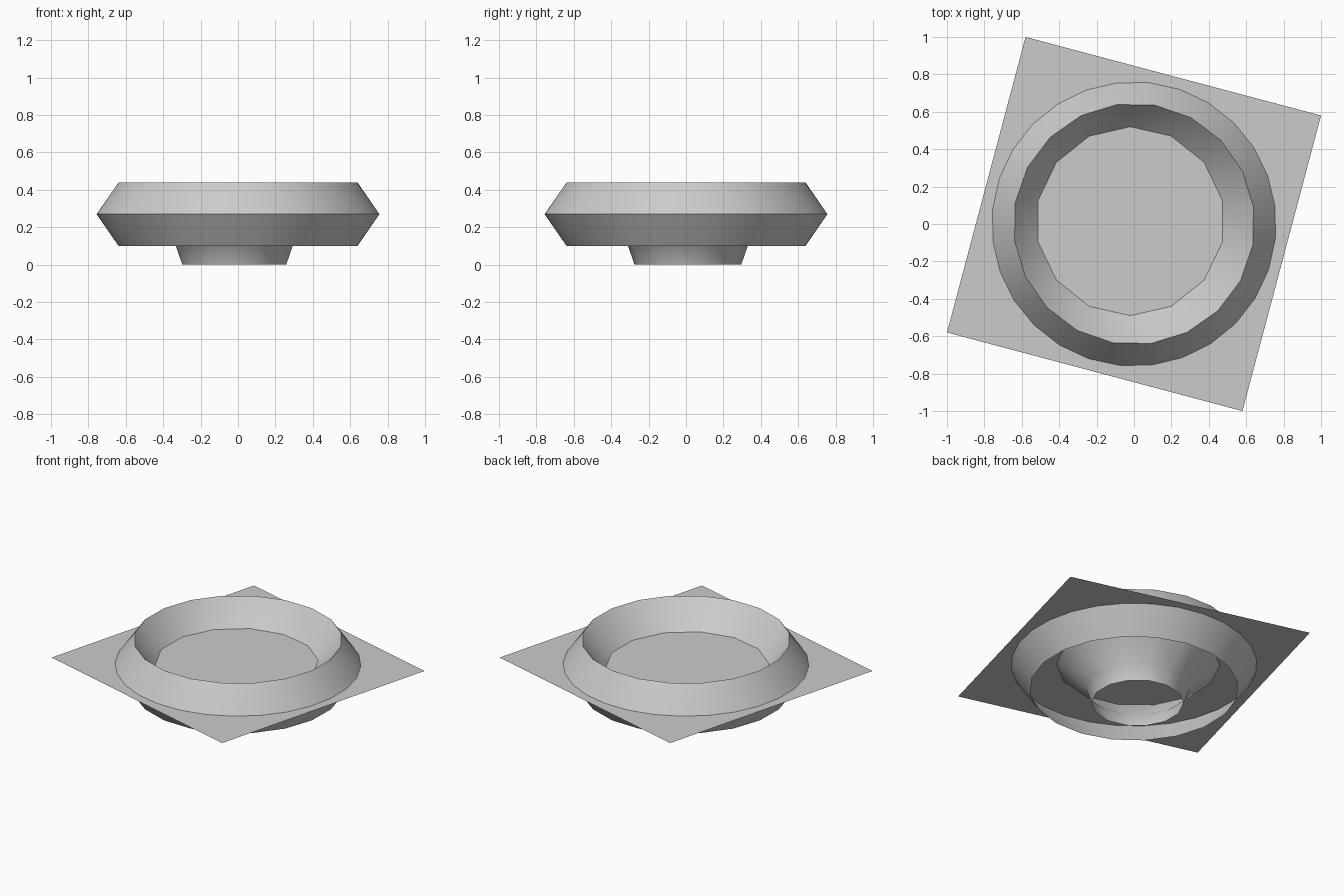
import bpy, bmesh, math

if "Cube" in bpy.data.objects:
    bpy.data.objects.remove(bpy.data.objects["Cube"], do_unlink=True)

# One plain grey for everything
grey = bpy.data.materials.new("light grey")
grey.use_nodes = True
grey.diffuse_color = (0.6, 0.6, 0.6, 1)
grey.node_tree.nodes["Principled BSDF"].inputs["Base Color"].default_value = (0.6, 0.6, 0.6, 1)


def finish(name, bm, smooth=True):
    mesh = bpy.data.meshes.new(name)
    bm.to_mesh(mesh)
    bm.free()
    mesh.materials.append(grey)
    obj = bpy.data.objects.new(name, mesh)
    bpy.context.collection.objects.link(obj)
    if smooth:
        bpy.ops.object.select_all(action='DESELECT')
        obj.select_set(True)
        bpy.context.view_layer.objects.active = obj
        bpy.ops.object.shade_smooth_by_angle(angle=math.radians(40))
    return obj


def circle(bm, radius, z, sides, start, cx=0.0, cy=0.0):
    """Loop of vertices; start is the first vertex angle in degrees."""
    angles = [math.radians(start) + math.tau * i / sides for i in range(sides)]
    return [bm.verts.new((cx + radius * math.cos(a), cy + radius * math.sin(a), z)) for a in angles]


def zip_loops(bm, low, high):
    """Join two loops, whose side counts may differ, with triangles."""
    n, m = len(low), len(high)
    i = j = 0
    while i < n or j < m:
        if j == m or (i < n and (i + 0.5) / n <= (j + 0.5) / m):
            bm.faces.new((low[i % n], low[(i + 1) % n], high[j % m]))
            i += 1
        else:
            bm.faces.new((low[i % n], high[(j + 1) % m], high[j % m]))
            j += 1


def lathe(name, rings, flip=False):
    bm = bmesh.new()
    loops = [circle(bm, *ring) for ring in rings]
    for low, high in zip(loops, loops[1:]):
        zip_loops(bm, low, high)
    if flip:
        bmesh.ops.reverse_faces(bm, faces=bm.faces)
    return finish(name, bm)


# Outer ring: two open cones meeting at a sharp waist
lathe("outer_ring", [(0.645, 0.10, 20, 8, 0, 0),
                     (0.76, 0.27, 28, 7, 0, 0),
                     (0.645, 0.44, 20, 8, 0, 0)])

# Inner funnel: open at the bottom, slightly off centre, meeting the ring's top rim
lathe("inner_funnel", [(0.285, 0.00, 14, 12.9, -0.02, 0.01),
                       (0.32, 0.10, 14, 12.9, -0.02, 0.01),
                       (0.505, 0.27, 14, 12.9, -0.02, 0.015),
                       (0.645, 0.44, 20, 8, 0, 0)])

# Turned square sheet through the waist
bm = bmesh.new()
corners = [(-1, -0.58), (0.58, -1), (1, 0.58), (-0.58, 1)]
bm.faces.new([bm.verts.new((x, y, 0.27)) for x, y in corners])
finish("square_sheet", bm, smooth=False)
